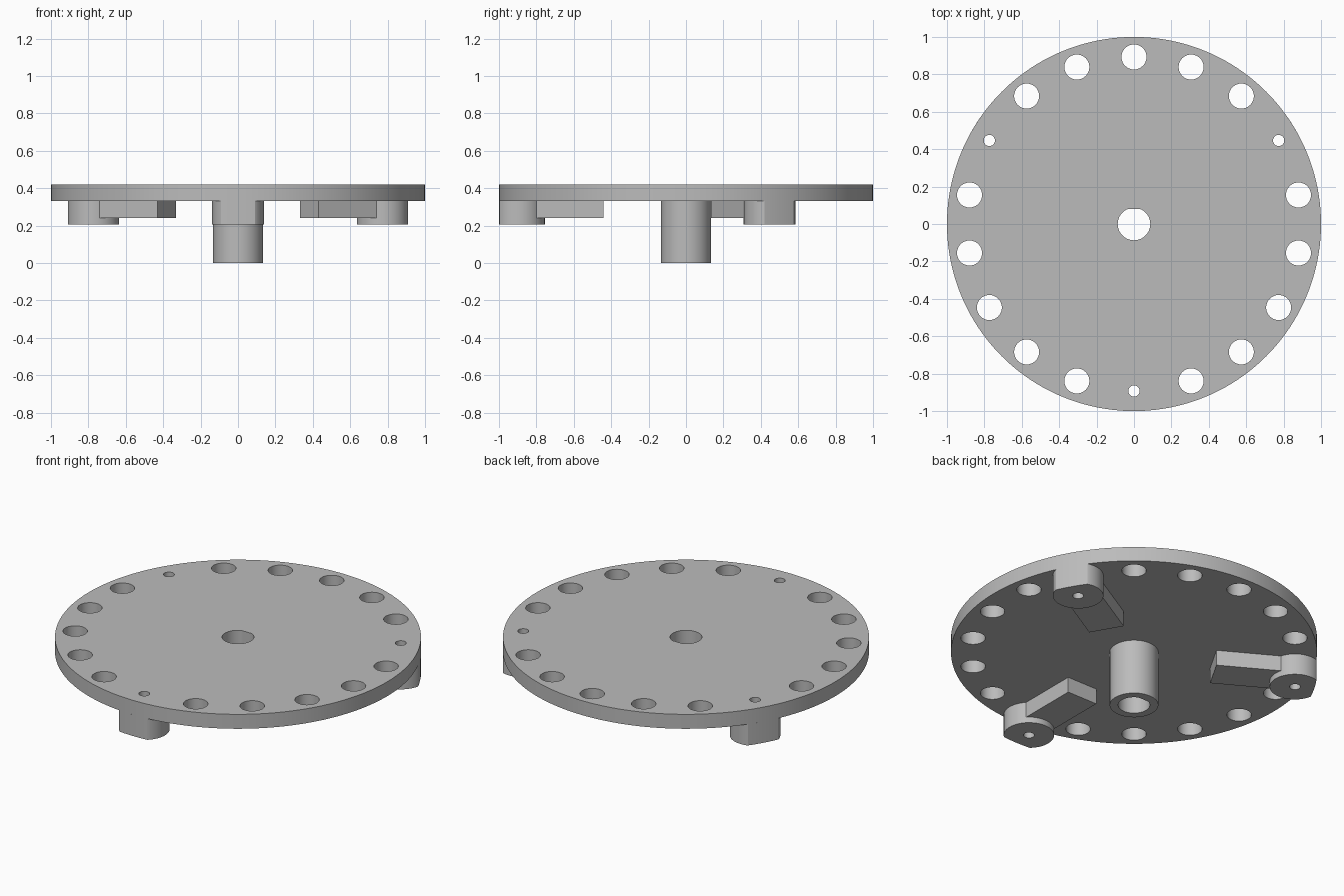
import bpy, bmesh
from math import sin, cos, pi, radians
from mathutils import Vector

if "Cube" in bpy.data.objects:
    bpy.data.objects.remove(bpy.data.objects["Cube"], do_unlink=True)

grey = bpy.data.materials.new("plain grey")
grey.use_nodes = True
grey.diffuse_color = (0.5, 0.5, 0.5, 1)
grey.node_tree.nodes["Principled BSDF"].inputs["Base Color"].default_value = (0.5, 0.5, 0.5, 1)

PLATE_BOTTOM, PLATE_TOP = 0.333, 0.42
BOSS_BOTTOM, VANE_BOTTOM = 0.205, 0.24
PITCH = 0.893            # radius of the ring of holes
BOSS_ANGLES = (30, 150, 270)


def circle(r, centre=(0, 0), n=48):
    return [Vector((centre[0] + r * cos(2 * pi * i / n),
                    centre[1] + r * sin(2 * pi * i / n))) for i in range(n)]


def polar(r, angle):
    return Vector((r * cos(radians(angle)), r * sin(radians(angle))))


def prism(name, loops, z0, z1):
    """Extrude an outline (first loop) with holes (other loops) from z0 to z1."""
    bm = bmesh.new()
    for loop in loops:
        verts = [bm.verts.new((p.x, p.y, z0)) for p in loop]
        for a, b in zip(verts, verts[1:] + verts[:1]):
            bm.edges.new((a, b))
    bmesh.ops.triangle_fill(bm, edges=bm.edges[:], use_beauty=True, normal=(0, 0, -1))
    new = bmesh.ops.extrude_face_region(bm, geom=bm.faces[:], use_keep_orig=True)["geom"]
    top = [g for g in new if isinstance(g, bmesh.types.BMVert)]
    bmesh.ops.translate(bm, verts=top, vec=(0, 0, z1 - z0))
    bmesh.ops.recalc_face_normals(bm, faces=bm.faces[:])
    mesh = bpy.data.meshes.new(name)
    bm.to_mesh(mesh)
    bm.free()
    mesh.materials.append(grey)
    obj = bpy.data.objects.new(name, mesh)
    bpy.context.collection.objects.link(obj)
    bpy.ops.object.select_all(action="DESELECT")
    obj.select_set(True)
    bpy.context.view_layer.objects.active = obj
    bpy.ops.object.shade_smooth_by_angle(angle=radians(30))
    return obj


# D-shaped shaft bore, flat on the back side
bore = [Vector((p.x, min(p.y, 0.08))) for p in circle(0.087)]

# Round plate: a hole every 20 degrees, small ones over the bosses
holes = [circle(0.03 if a in BOSS_ANGLES else 0.067, polar(PITCH, a), 32)
         for a in range(10, 370, 20)]
prism("plate", [circle(1, n=160), bore] + holes, PLATE_BOTTOM, PLATE_TOP)

# Central hub
prism("hub", [circle(0.133, n=64), bore], 0, PLATE_BOTTOM)

for number, angle in enumerate(BOSS_ANGLES, 1):
    # Screw boss, trimmed flush with the plate rim
    centre = polar(PITCH, angle)
    outline = [p.normalized() if p.length > 1 else p for p in circle(0.138, centre, 96)]
    prism(f"boss_{number}", [outline, circle(0.03, centre, 32)], BOSS_BOTTOM, PLATE_BOTTOM)

    # Radial vane running inward from the boss
    side = polar(0.1, angle + 90)
    inner, outer = polar(0.44, angle), polar(0.84, angle)
    prism(f"vane_{number}", [[inner - side, outer - side, outer + side, inner + side]],
          VANE_BOTTOM, PLATE_BOTTOM)
